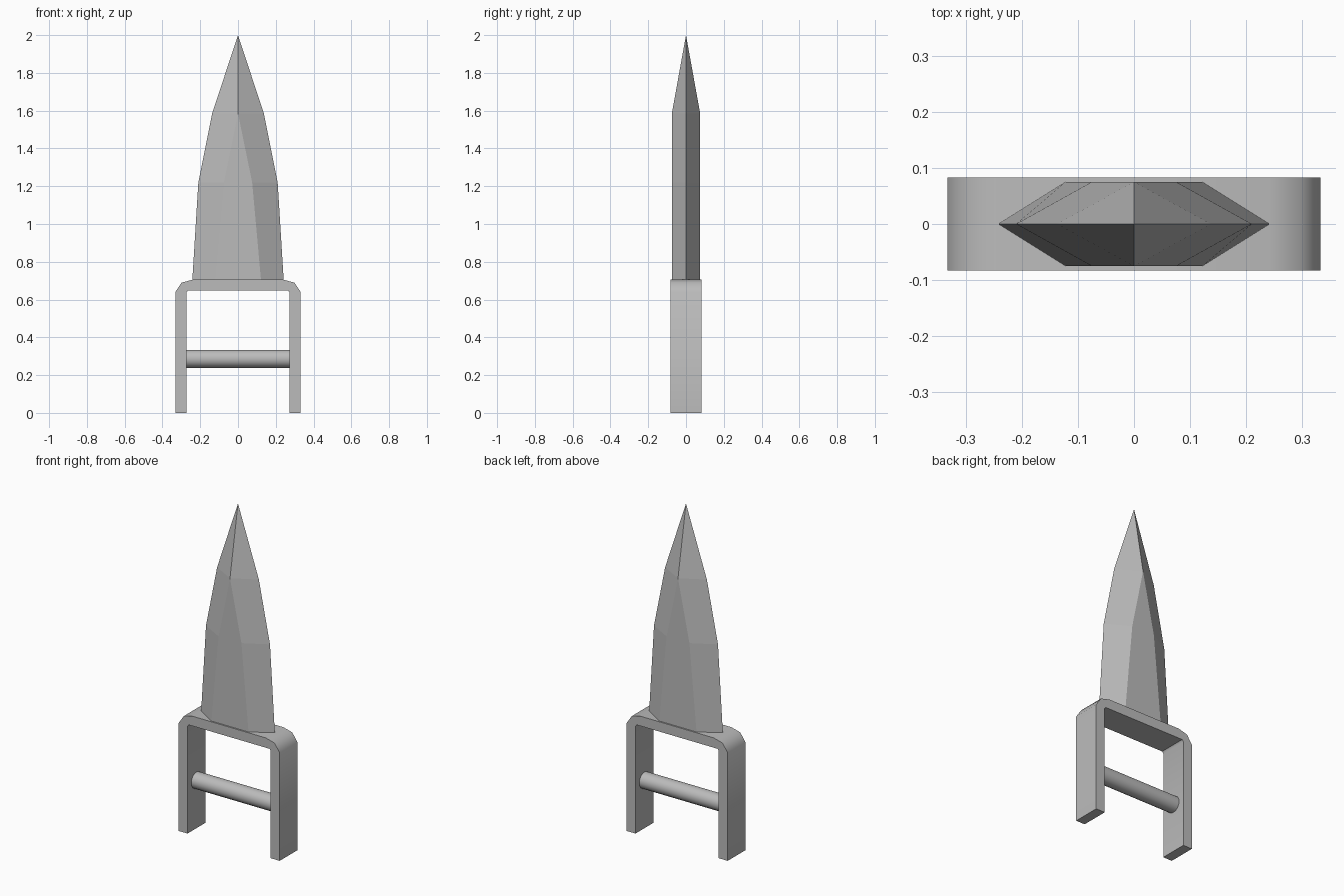
import bpy, bmesh, math
from mathutils import Matrix

cube = bpy.data.objects.get("Cube")
if cube:
    bpy.data.objects.remove(cube, do_unlink=True)

steel = bpy.data.materials.new("grey_steel")
steel.use_nodes = True
GREY = (0.5, 0.5, 0.5, 1)
steel.diffuse_color = GREY
steel.node_tree.nodes["Principled BSDF"].inputs["Base Color"].default_value = GREY


def finish(bm, name, smooth_angle=None):
    bmesh.ops.recalc_face_normals(bm, faces=bm.faces)
    mesh = bpy.data.meshes.new(name)
    bm.to_mesh(mesh)
    bm.free()
    obj = bpy.data.objects.new(name, mesh)
    bpy.context.collection.objects.link(obj)
    mesh.materials.append(steel)
    if smooth_angle:
        bpy.ops.object.select_all(action='DESELECT')
        obj.select_set(True)
        bpy.context.view_layer.objects.active = obj
        bpy.ops.object.shade_smooth_by_angle(angle=math.radians(smooth_angle))
    return obj


# Blade: hexagonal sections (height, edge half width, flat half width) up to a point
bm = bmesh.new()
THICK = 0.075
rings = []
for z, edge, flat in [(0.70, 0.242, 0.122), (1.22, 0.21, 0.075), (1.585, 0.137, 0)]:
    outline = [(edge, 0), (flat, THICK), (-flat, THICK),
               (-edge, 0), (-flat, -THICK), (flat, -THICK)]
    rings.append([bm.verts.new((x, y, z)) for x, y in outline])
tip = bm.verts.new((0, 0, 2))
bm.faces.new(rings[0])
for i in range(6):
    j = (i + 1) % 6
    for low, high in zip(rings, rings[1:]):
        bm.faces.new((low[i], low[j], high[j], high[i]))
    bm.faces.new((rings[-1][i], rings[-1][j], tip))
bmesh.ops.remove_doubles(bm, verts=bm.verts, dist=0.0001)
finish(bm, "blade")

# Handle frame: mirrored U profile extruded front to back
outer = [(0.332, 0), (0.332, 0.64), (0.298, 0.69), (0.24, 0.705)]
inner = [(0.265, 0.647), (0.273, 0.637), (0.273, 0)]
right = outer + [(-x, z) for x, z in reversed(outer)]
profile = right + [(-x, z) for x, z in reversed(inner)] + inner
bm = bmesh.new()
face = bm.faces.new([bm.verts.new((x, -0.083, z)) for x, z in profile])
new = bmesh.ops.extrude_face_region(bm, geom=[face])["geom"]
bmesh.ops.translate(bm, vec=(0, 0.166, 0),
                    verts=[v for v in new if isinstance(v, bmesh.types.BMVert)])
finish(bm, "handle_frame", 50)

# Grip bar across the frame
bm = bmesh.new()
bmesh.ops.create_cone(bm, cap_ends=True, segments=16, radius1=0.048, radius2=0.048,
                      depth=0.56,
                      matrix=Matrix.Translation((0, 0, 0.286)) @ Matrix.Rotation(math.pi / 2, 4, 'Y'))
finish(bm, "grip_bar", 40)
